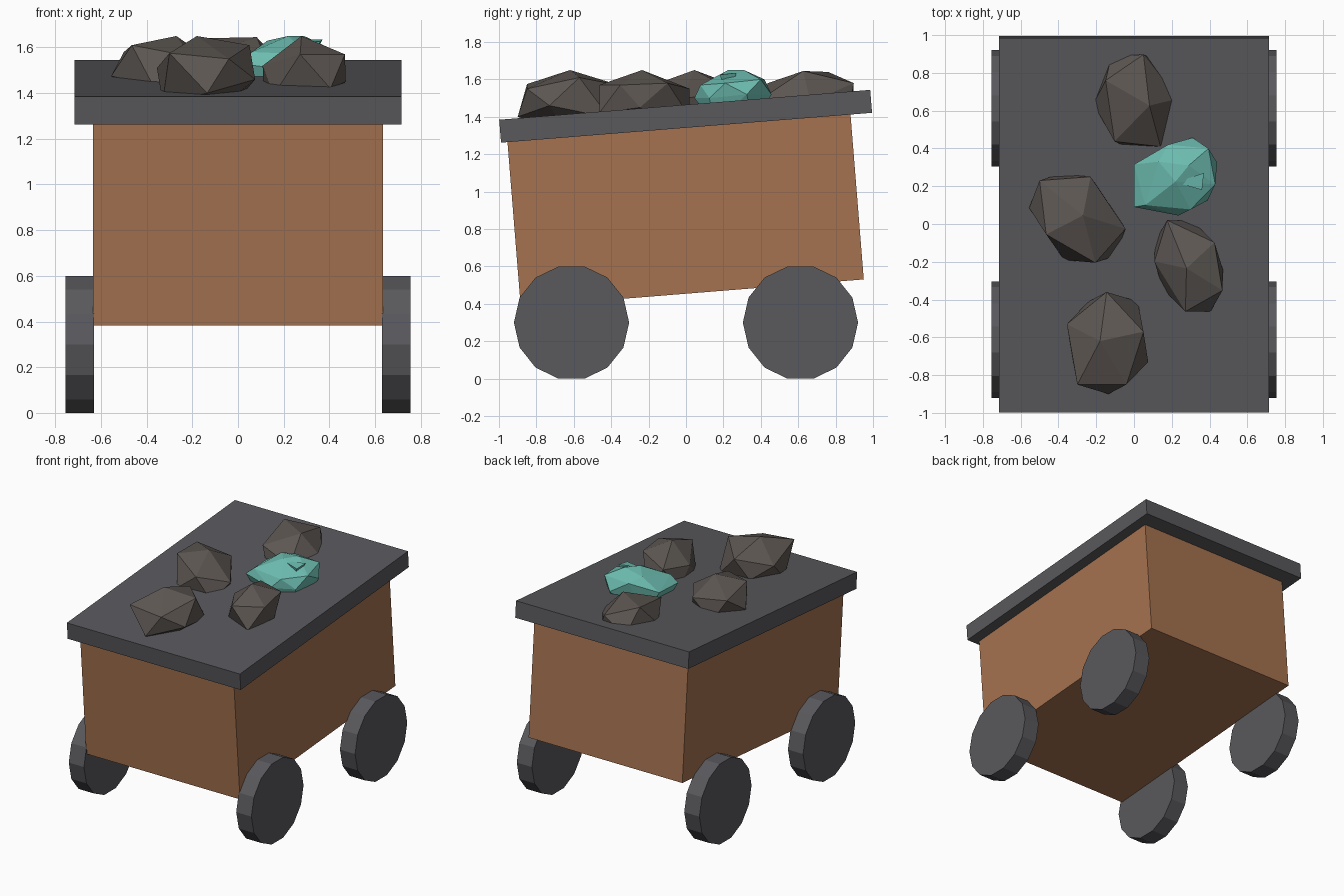
import bpy, bmesh, math
from mathutils import Vector, Matrix

if "Cube" in bpy.data.objects:
    bpy.data.objects.remove(bpy.data.objects["Cube"])


def material(name, rgb):
    m = bpy.data.materials.new(name)
    m.diffuse_color = (*rgb, 1)
    m.use_nodes = True
    m.node_tree.nodes["Principled BSDF"].inputs["Base Color"].default_value = m.diffuse_color
    return m


WOOD = material("wood", (0.38, 0.17, 0.08))
IRON = material("iron", (0.10, 0.10, 0.11))
STONE = material("stone", (0.11, 0.095, 0.085))
TEAL = material("teal_ore", (0.15, 0.50, 0.43))


def finish(bm, name, mat):
    bmesh.ops.recalc_face_normals(bm, faces=bm.faces)
    me = bpy.data.meshes.new(name)
    bm.to_mesh(me)
    bm.free()
    me.materials.append(mat)
    ob = bpy.data.objects.new(name, me)
    bpy.context.collection.objects.link(ob)
    return ob


def box(name, centre, size, tilt, mat):
    bm = bmesh.new()
    m = (Matrix.Translation(centre) @ Matrix.Rotation(tilt, 4, 'X')
         @ Matrix.Diagonal((*size, 1)))
    bmesh.ops.create_cube(bm, size=1, matrix=m)
    return finish(bm, name, mat)


def hull(name, points, mat):
    bm = bmesh.new()
    for p in points:
        bm.verts.new(p)
    res = bmesh.ops.convex_hull(bm, input=bm.verts)
    junk = [g for g in res["geom_interior"] if isinstance(g, bmesh.types.BMVert)]
    bmesh.ops.delete(bm, geom=junk, context='VERTS')
    return finish(bm, name, mat)


def mirrored(points, centre):
    # upper points plus their opposites through the centre
    c = Vector(centre)
    return [Vector(p) for p in points] + [2 * c - Vector(p) for p in points]


# tilted tub and rim
TILT = math.radians(4.6)
box("tub", (0, -0.002, 0.898), (1.27, 1.84, 0.885), TILT, WOOD)
box("rim", (0, -0.002, 1.403), (1.43, 1.99, 0.123), TILT, IRON)

# wheels
for side, sx in (("left", -1), ("right", 1)):
    for end, sy in (("front", -1), ("back", 1)):
        bm = bmesh.new()
        m = (Matrix.Translation((sx * 0.692, sy * 0.612, 0.30))
             @ Matrix.Rotation(math.pi / 2, 4, 'Y')
             @ Matrix.Rotation(math.pi / 2, 4, 'Z')
             @ Matrix.Rotation(math.pi / 2, 4, 'Z'))
        bmesh.ops.create_cone(bm, cap_ends=True, segments=14, radius1=0.308,
                              radius2=0.308, depth=0.125, matrix=m)
        # the first corner points along y
        bmesh.ops.rotate(bm, verts=bm.verts, cent=m.translation,
                         matrix=Matrix.Rotation(math.pi / 2, 3, 'X'))
        if max(v.co.z for v in bm.verts) > 0.605:
            bmesh.ops.rotate(bm, verts=bm.verts, cent=m.translation,
                             matrix=Matrix.Rotation(math.pi / 2, 3, 'X'))
        finish(bm, f"wheel_{end}_{side}", IRON)

# stones: centre, then apex and five ring corners
stones = {
    "stone_front": ((-0.14, -0.63), [
        (-0.18, -0.62, 1.65), (-0.145, -0.36, 1.57), (0.05, -0.57, 1.61),
        (-0.04, -0.85, 1.55), (-0.30, -0.85, 1.575), (-0.355, -0.53, 1.51)]),
    "stone_left": ((-0.30, 0.03), [
        (-0.27, 0.045, 1.65), (-0.23, 0.25, 1.54), (-0.045, -0.025, 1.495),
        (-0.205, -0.205, 1.56), (-0.465, -0.055, 1.61), (-0.50, 0.23, 1.58)]),
    "stone_right": ((0.29, -0.222), [
        (0.278, -0.235, 1.65), (0.426, -0.098, 1.58), (0.468, -0.352, 1.57),
        (0.272, -0.463, 1.57), (0.108, -0.198, 1.52), (0.175, 0.02, 1.55)]),
    "stone_back": ((0.01, 0.65), [
        (0.082, 0.627, 1.645), (0.05, 0.897, 1.58), (0.235, 0.664, 1.48),
        (0.14, 0.41, 1.50), (-0.103, 0.437, 1.58), (-0.15, 0.76, 1.64)]),
}
for name, ((cx, cy), pts) in stones.items():
    hull(name, mirrored(pts, (cx, cy, 1.485)), STONE)

# teal ore: faceted lump with a small shard
ore = [(0.22, 0.225, 1.65), (0.29, 0.31, 1.65), (0.0, 0.315, 1.54),
       (0.18, 0.42, 1.60), (0.31, 0.457, 1.52), (0.394, 0.40, 1.60),
       (0.44, 0.325, 1.52), (0.43, 0.21, 1.58), (0.39, 0.125, 1.50),
       (0.30, 0.077, 1.57), (0.235, 0.045, 1.50), (0.0, 0.09, 1.53),
       (0.06, 0.10, 1.58), (0.13, 0.33, 1.63)]
base = [(0.08, 0.15, 1.36), (0.34, 0.15, 1.36), (0.34, 0.36, 1.36), (0.10, 0.34, 1.36)]
hull("teal_ore", ore + base, TEAL)
hull("teal_shard", [(0.22, 0.22, 1.635), (0.37, 0.27, 1.635), (0.36, 0.18, 1.625),
                    (0.30, 0.23, 1.50)], TEAL)
